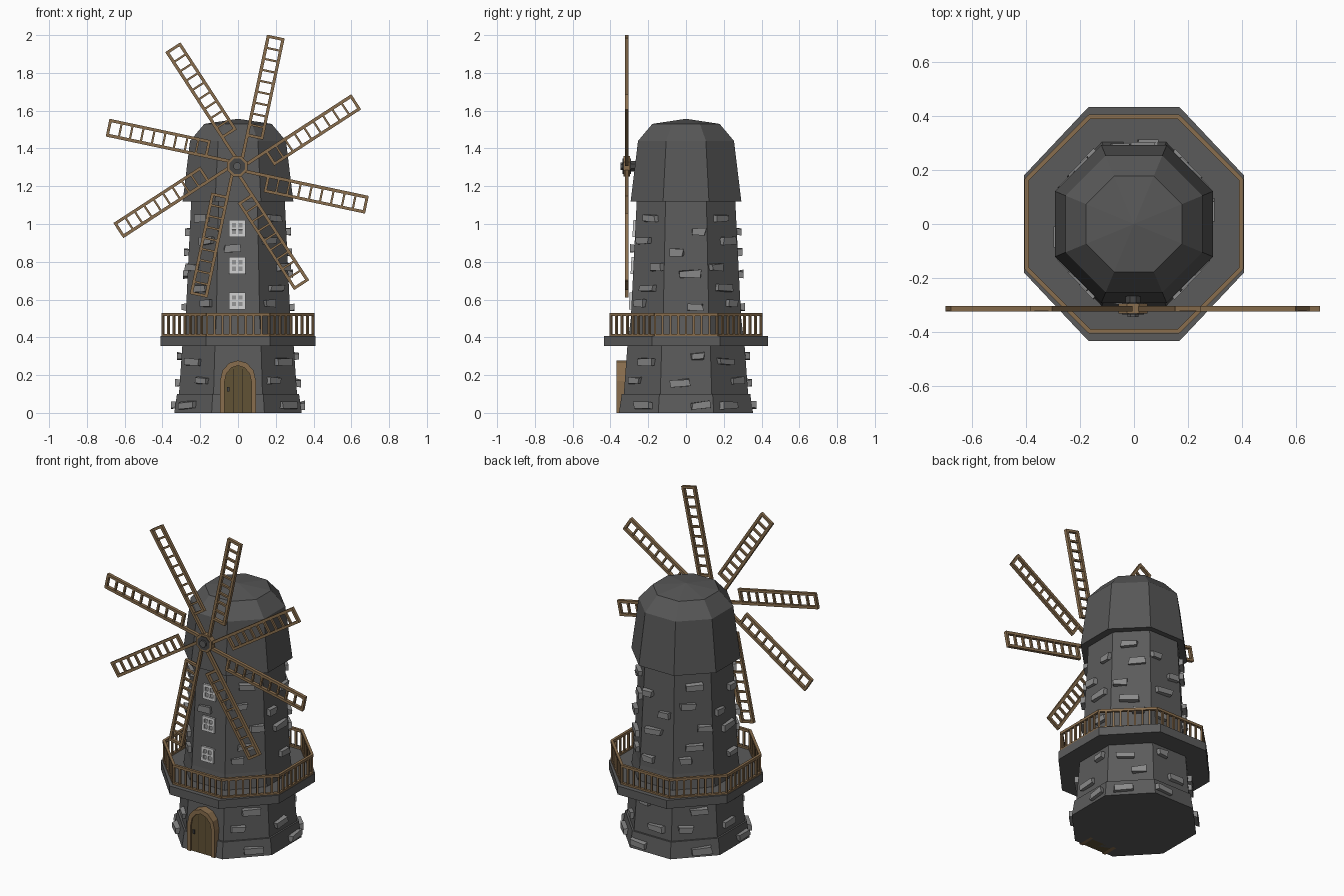
import bpy, bmesh, math, random
from mathutils import Matrix, Vector

if "Cube" in bpy.data.objects:
    bpy.data.objects.remove(bpy.data.objects["Cube"])

random.seed(4)
C8 = math.cos(math.pi / 8)


def mat(name, r, g, b):
    m = bpy.data.materials.new(name)
    m.diffuse_color = (r, g, b, 1)
    m.use_nodes = True
    m.node_tree.nodes["Principled BSDF"].inputs["Base Color"].default_value = m.diffuse_color
    return m


STONE = mat("dark_stone", 0.105, 0.105, 0.105)
ROOF = mat("roof_grey", 0.095, 0.095, 0.095)
BRICK = mat("light_brick", 0.25, 0.25, 0.25)
WOOD = mat("wood", 0.25, 0.155, 0.075)
DOOR = mat("door_wood", 0.12, 0.085, 0.035)
GROOVE = mat("dark_groove", 0.05, 0.037, 0.018)
FRAME = mat("window_white", 0.62, 0.62, 0.62)
PANE = mat("window_pane", 0.3, 0.3, 0.3)
IRON = mat("iron", 0.06, 0.06, 0.06)


def finish(bm, name, material):
    bmesh.ops.remove_doubles(bm, verts=bm.verts, dist=1e-5)
    bmesh.ops.recalc_face_normals(bm, faces=bm.faces)
    me = bpy.data.meshes.new(name)
    bm.to_mesh(me)
    bm.free()
    me.materials.append(material)
    ob = bpy.data.objects.new(name, me)
    bpy.context.collection.objects.link(ob)
    return ob


def box(bm, center, size, rot=Matrix()):
    """Box with local size, rotated, then moved to center."""
    m = Matrix.Translation(center) @ rot @ Matrix.Diagonal((*size, 1))
    return bmesh.ops.create_cube(bm, size=1, matrix=m)["verts"]


def corners(a, z, sx, sy):
    r = a / C8
    return [Vector((sx * r * math.cos(math.radians(22.5 + 45 * k)),
                    sy * r * math.sin(math.radians(22.5 + 45 * k)), z)) for k in range(8)]


def octagon_loft(name, profile, material, sx=1, sy=1):
    """Eight-sided body through (apothem, z) rings; zero apothem closes to a point."""
    bm = bmesh.new()
    rings = [[bm.verts.new(p) for p in corners(max(a, 1e-7), z, sx, sy)] for a, z in profile]
    for lo, hi in zip(rings, rings[1:]):
        for k in range(8):
            bm.faces.new((lo[k], lo[(k + 1) % 8], hi[(k + 1) % 8], hi[k]))
    bm.faces.new(rings[0][::-1])
    if profile[-1][0] > 0:
        bm.faces.new(rings[-1])
    return finish(bm, name, material)


# Tower, balcony slab and cap
WALL = [(0.355, 0), (0.34, 0.1), (0.329, 0.1), (0.31, 0.36), (0.292, 0.5), (0.26, 1.14)]
octagon_loft("tower", WALL, STONE, 0.95, 1)
octagon_loft("balcony_floor", [(1, 0.354), (1, 0.407)], STONE, 0.409, 0.434)
octagon_loft("cap", [(0.293, 1.12), (0.254, 1.44), (0.178, 1.53), (0, 1.557)], ROOF)


def wall_at(z):
    for (a0, z0), (a1, z1) in zip(WALL, WALL[1:]):
        if z0 <= z <= z1 and z1 > z0:
            return a0 + (a1 - a0) * (z - z0) / (z1 - z0)


# Balcony railing: rails between corners, balusters along each side
bm = bmesh.new()
ring = corners(0.398, 0, 1, 1)
for k in range(8):
    p, q = ring[k], ring[(k + 1) % 8]
    d = q - p
    rot = Matrix.Rotation(math.atan2(d.y, d.x), 4, 'Z')
    for z, h in ((0.522, 0.016), (0.412, 0.012)):
        box(bm, (p + q) / 2 + Vector((0, 0, z)), (d.length + 0.006, 0.016, h), rot)
    for i in range(8):
        box(bm, p + d * (i / 8) + Vector((0, 0, 0.463)), (0.011, 0.011, 0.11), rot)
finish(bm, "balcony_railing", WOOD)

# Protruding bricks: (sideways offset, height, width) per face type
FLAT = [(0.07, 0.96, 0.065), (0.02, 0.735, 0.11), (-0.05, 0.85, 0.07), (0.05, 0.56, 0.08),
        (0.06, 0.3, 0.07), (-0.03, 0.16, 0.1), (0.08, 0.04, 0.1)]
SLANT = [(0.0, 1.03, 0.09), (0.04, 0.91, 0.09), (-0.06, 0.77, 0.08), (0.0, 0.66, 0.1),
         (0.05, 0.58, 0.07), (-0.02, 0.27, 0.1), (0.06, 0.17, 0.08), (-0.03, 0.04, 0.11)]
bm = bmesh.new()
for k in range(8):
    ang = math.radians(45 * k)
    n = Vector((math.cos(ang), math.sin(ang), 0))
    t = Vector((-n.y, n.x, 0))
    stretch = (0.95, 0.975, 1, 0.975)[k % 4]
    bricks = [(-0.03, 0.87, 0.08)] if k == 6 else (SLANT if k % 2 else FLAT)
    flip = -1 if k in (2, 3, 7) else 1
    for u, z, w in bricks:
        pos = n * (wall_at(z) * stretch + 0.007) + t * u * flip + Vector((0, 0, z))
        rot = Matrix.Rotation(ang, 4, 'Z') @ Matrix.Rotation(random.uniform(-0.06, 0.06), 4, 'X')
        for v in box(bm, pos, (0.034, w, 0.036), rot):
            v.co += t * random.uniform(-0.008, 0.008) + Vector((0, 0, random.uniform(-0.005, 0.005)))
finish(bm, "wall_bricks", BRICK)

# Windows: white frame with cross bars over four panes
fb, pb = bmesh.new(), bmesh.new()
lean = Matrix.Rotation(math.radians(-2.8), 4, 'X')
for z in (0.975, 0.78, 0.593):
    c = Vector((-0.004, -wall_at(z), z))
    box(pb, c, (0.075, 0.012, 0.08), lean)
    for s in (-1, 0, 1):
        w = 0.016 if s else 0.012
        box(fb, c + Vector((s * 0.035, 0, 0)), (w, 0.026, 0.088), lean)
        box(fb, c + Vector((0, s * 0.002, s * 0.037)), (0.084, 0.026, w), lean)
finish(fb, "window_frames", FRAME)
finish(pb, "window_panes", PANE)


# Door: arched frame, panel, grooves and handle
def arch(hw, spring, top, y):
    pts = [Vector((-hw, y, 0))]
    for i in range(7):
        a = math.pi * (1 - i / 6)
        pts.append(Vector((hw * math.cos(a), y, spring + (top - spring) * math.sin(a))))
    return pts + [Vector((hw, y, 0))]


bm = bmesh.new()
rows = [[bm.verts.new(p) for p in arch(hw, s, h, y)] for hw, s, h, y in
        ((0.095, 0.17, 0.278, -0.27), (0.095, 0.17, 0.278, -0.367),
         (0.071, 0.165, 0.25, -0.367), (0.071, 0.165, 0.25, -0.27))]
for j in range(4):
    a, b = rows[j], rows[(j + 1) % 4]
    for i in range(len(a) - 1):
        bm.faces.new((a[i], a[i + 1], b[i + 1], b[i]))
for i in (0, -1):
    bm.faces.new([r[i] for r in rows])
finish(bm, "door_frame", WOOD)

bm = bmesh.new()
front = [bm.verts.new(p) for p in arch(0.072, 0.165, 0.251, -0.358)]
back = [bm.verts.new(p) for p in arch(0.072, 0.165, 0.251, -0.28)]
bm.faces.new(front)
bm.faces.new(back[::-1])
for i in range(len(front)):
    j = (i + 1) % len(front)
    bm.faces.new((front[i], front[j], back[j], back[i]))
finish(bm, "door_panel", DOOR)

bm = bmesh.new()
for x in (-0.024, 0.024):
    box(bm, (x, -0.358, 0.118), (0.003, 0.002, 0.23))
finish(bm, "door_grooves", GROOVE)
bm = bmesh.new()
box(bm, (-0.052, -0.362, 0.125), (0.012, 0.012, 0.024))
finish(bm, "door_handle", IRON)

# Sails: eight ladders, each hung on one side of its spar
HUB = Vector((-0.004, -0.314, 1.306))
bm = bmesh.new()
for k in range(8):
    rot = Matrix.Rotation(-math.radians(33 + 45 * k), 4, 'Y')

    def bar(u0, u1, v0, v1, depth=0.02):
        c = rot @ Vector(((u0 + u1) / 2, 0, (v0 + v1) / 2))
        box(bm, HUB + c, (u1 - u0, depth, v1 - v0), rot)

    bar(0.03, 0.713, -0.026, -0.009)
    bar(0.165, 0.713, -0.105, -0.089)
    for i in range(10):
        u = 0.165 + i * (0.713 - 0.165 - 0.014) / 9
        end = i in (0, 9)
        bar(u, u + (0.015 if end else 0.011), -0.1, -0.015, 0.019 if end else 0.015)
finish(bm, "sails", WOOD)


# Hub and axle
def disc(bm, r, y0, y1):
    m = (Matrix.Translation((HUB.x, (y0 + y1) / 2, HUB.z)) @ Matrix.Rotation(math.pi / 2, 4, 'X')
         @ Matrix.Rotation(math.pi / 8, 4, 'Z'))
    bmesh.ops.create_cone(bm, cap_ends=True, segments=8, radius1=r, radius2=r,
                          depth=y1 - y0, matrix=m)


bm = bmesh.new()
disc(bm, 0.058, -0.332, -0.296)
finish(bm, "hub", WOOD)
bm = bmesh.new()
disc(bm, 0.044, -0.336, -0.292)
disc(bm, 0.03, -0.295, -0.22)
finish(bm, "axle", IRON)
bm = bmesh.new()
disc(bm, 0.022, -0.346, -0.33)
finish(bm, "hub_nose", STONE)
